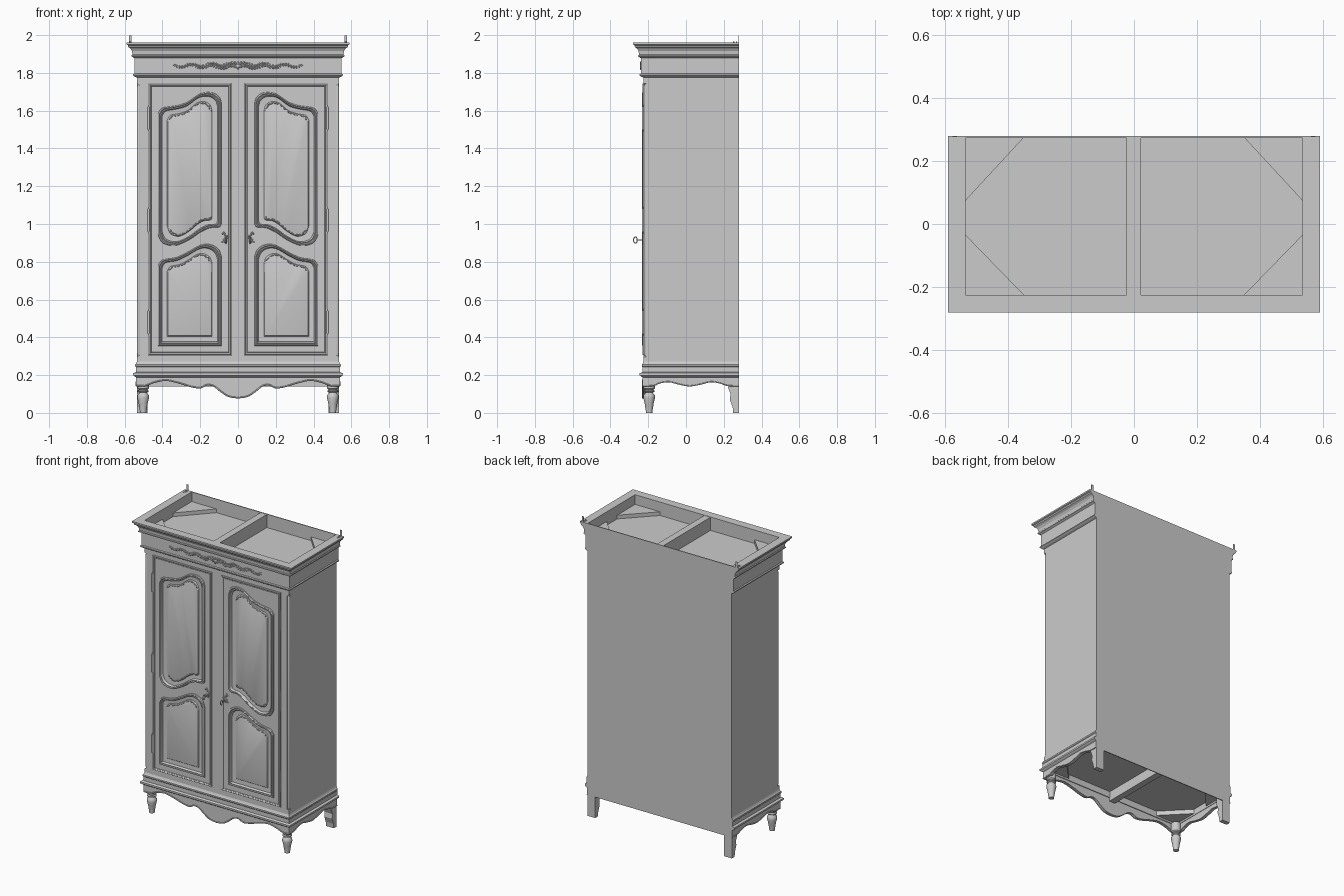
import bpy, bmesh, math
from mathutils import Vector, Matrix

if "Cube" in bpy.data.objects:
    bpy.data.objects.remove(bpy.data.objects["Cube"])

W, F, B = 0.535, -0.225, 0.28      # half width, front plane, back plane


def finish(name, bm, smooth=None):
    bmesh.ops.recalc_face_normals(bm, faces=bm.faces[:])
    me = bpy.data.meshes.new(name)
    bm.to_mesh(me)
    bm.free()
    ob = bpy.data.objects.new(name, me)
    bpy.context.collection.objects.link(ob)
    if smooth:
        bpy.ops.object.select_all(action='DESELECT')
        ob.select_set(True)
        bpy.context.view_layer.objects.active = ob
        bpy.ops.object.shade_smooth_by_angle(angle=math.radians(smooth))
    return ob


def spline(pts, n=5):
    """Catmull-Rom through the given points."""
    p = [Vector(q) for q in [pts[0]] + list(pts) + [pts[-1]]]
    out = []
    for i in range(1, len(p) - 2):
        a, b, c, d = p[i - 1:i + 3]
        for k in range(n):
            t = k / n
            out.append(0.5 * (2 * b + (c - a) * t + (2 * a - 5 * b + 4 * c - d) * t**2
                              + (3 * b - a - 3 * c + d) * t**3))
    return [tuple(q) for q in out + [p[-1]]]


def box(name, x0, x1, y0, y1, z0, z1):
    bm = bmesh.new()
    bmesh.ops.create_cube(bm, size=1, matrix=Matrix.Translation(((x0 + x1) / 2, (y0 + y1) / 2, (z0 + z1) / 2))
                          @ Matrix.Diagonal((x1 - x0, y1 - y0, z1 - z0, 1)))
    return finish(name, bm)


def rings(name, loops, cap_start=False, cap_end=False, smooth=None):
    """Skin closed loops of equal length one after another."""
    bm = bmesh.new()
    vs = [[bm.verts.new(p) for p in lp] for lp in loops]
    n = len(vs[0])
    for a, b in zip(vs, vs[1:]):
        for i in range(n):
            bm.faces.new((a[i], a[(i + 1) % n], b[(i + 1) % n], b[i]))
    if cap_start:
        bm.faces.new(vs[0])
    if cap_end:
        bm.faces.new(vs[-1])
    return finish(name, bm, smooth)


def plate(name, loops, place, t0, t1):
    """Flat board from an outline and optional holes; place maps (u, v, t) to space."""
    bm = bmesh.new()
    edges = []
    for lp in loops:
        v = [bm.verts.new(place(u, w, t0)) for u, w in lp]
        edges += [bm.edges.new((v[i], v[(i + 1) % len(v)])) for i in range(len(v))]
    bmesh.ops.triangle_fill(bm, edges=edges, use_beauty=True)
    res = bmesh.ops.extrude_face_region(bm, geom=bm.faces[:])
    move = Vector(place(0, 0, t1)) - Vector(place(0, 0, t0))
    bmesh.ops.translate(bm, vec=move, verts=[g for g in res['geom'] if isinstance(g, bmesh.types.BMVert)])
    return finish(name, bm)


def tube(name, pts, r):
    cu = bpy.data.curves.new(name, 'CURVE')
    cu.dimensions, cu.bevel_depth, cu.bevel_resolution = '3D', r, 2
    sp = cu.splines.new('POLY')
    sp.points.add(len(pts) - 1)
    for p, q in zip(sp.points, pts):
        p.co = (*q, 1)
    ob = bpy.data.objects.new(name, cu)
    bpy.context.collection.objects.link(ob)


def rect(x0, x1, z0, z1):
    return [(x0, z0), (x1, z0), (x1, z1), (x0, z1)]


def inset(lp, d):
    us, vs = [p[0] for p in lp], [p[1] for p in lp]
    cu, cv = (min(us) + max(us)) / 2, (min(vs) + max(vs)) / 2
    su, sv = 1 - 2 * d / (max(us) - min(us)), 1 - 2 * d / (max(vs) - min(vs))
    return [(cu + (u - cu) * su, cv + (v - cv) * sv) for u, v in lp]


def relief(name, lp, profile, cap=False, smooth=None):
    rings(name, [[(u, y, v) for u, v in inset(lp, d)] for d, y in profile], cap_end=cap, smooth=smooth)


def level(x, yf, yb, z):
    return [(-x, yf, z), (x, yf, z), (x, yb, z), (-x, yb, z)]


def tier(d, z):
    return level(W + d, F - d, B, z)


def carving(name, leaves, y):
    """Flattened leaf blobs: x, z, length, width, angle."""
    bm = bmesh.new()
    for x, z, l, w, a in leaves:
        bmesh.ops.create_uvsphere(bm, u_segments=8, v_segments=5, radius=1,
                                  matrix=Matrix.Translation((x, y, z)) @ Matrix.Rotation(-a, 4, 'Y')
                                  @ Matrix.Diagonal((l, 0.005, w, 1)))
    finish(name, bm, 60)


front = lambda u, v, t: (u, t, v)
side = lambda u, v, t: (t, u, v)
flat = lambda u, v, t: (u, v, t)

# Carcass and full-height back
box("carcass", -W, W, -0.212, B - 0.005, 0.23, 1.87)
box("back_panel", -W, W, B - 0.006, B, 0.14, 1.96)

# Face frame with two door openings and stopped corners
half = [(W, 0.26), (W, 0.295), (0.522, 0.305), (0.522, 1.735), (W, 1.745), (W, 1.785)]
outline = half + [(-x, z) for x, z in reversed(half)]
holes = [rect(0.035, 0.475, 0.305, 1.745), rect(-0.475, -0.035, 0.305, 1.745)]
plate("face_frame", [outline] + holes, front, F, -0.21)

# Cornice and frieze, hollow on top
crown = [(0, 1.775), (.012, 1.78), (.02, 1.786), (.02, 1.793), (.014, 1.797), (.014, 1.878),
         (.02, 1.882), (.028, 1.886), (.028, 1.893), (.024, 1.897), (.026, 1.915), (.034, 1.929),
         (.046, 1.937), (.048, 1.946), (.056, 1.95), (.056, 1.96)]
rings("cornice", [tier(*p) for p in crown] + [level(W, F, 0.274, 1.96), level(W, F, 0.274, 1.87)], cap_end=True)
box("top_divider", -0.024, 0.022, F, 0.275, 1.87, 1.958)

# Base mouldings, hollow below
base = [(0, .272), (.004, .262), (.009, .256), (.009, .247), (.006, .243), (.006, .216),
        (.02, .21), (.02, .199), (.012, .193), (.004, .188)]
rings("base_moulding", [tier(*p) for p in base] + [level(.515, -.205, .27, .188), level(.515, -.205, .27, .23)],
      cap_end=True)
box("bottom_divider", -0.022, 0.022, -0.21, 0.275, 0.165, 0.23)

# Corner braces above and below
for s in (1, -1):
    for yc, dy in ((0.275, -0.2), (-0.225, 0.19)):
        tri = [(s * W, yc), (s * 0.35, yc), (s * W, yc + dy)]
        plate("top_corner_brace", [tri], flat, 1.865, 1.895)
        plate("bottom_corner_brace", [[(x * .97, y * .97) for x, y in tri]], flat, 0.20, 0.232)

# Scalloped front apron with bead
wave = [(.54, .14), (.49, .142), (.44, .16), (.38, .17), (.31, .155), (.25, .137), (.2, .13),
        (.165, .145), (.13, .14), (.09, .11), (.05, .085), (0, .077)]
curve = spline(wave)
curve = curve + [(-x, z) for x, z in reversed(curve[:-1])]
plate("front_apron", [[(-.54, .195), (.54, .195)] + curve], front, -.229, -.21)
tube("front_apron_bead", [(x, -.229, z + .003) for x, z in curve], .004)

# Side aprons
swave = spline([(-.229, .14), (-.17, .142), (-.14, .155), (-.09, .162), (-.04, .15), (.02, .14),
                (.08, .15), (.13, .162), (.18, .155), (.22, .142), (.28, .14)])
for s in (1, -1):
    plate("side_apron", [[(.28, .195), (-.229, .195)] + swave[:]], side, s * .539, s * .518)
    tube("side_apron_bead", [(s * .539, y, z + .003) for y, z in swave], .003)

# Turned front legs and shaped back legs
turn = [(.017, 0), (.018, .012), (.024, .05), (.031, .08), (.030, .093), (.022, .103), (.02, .107),
        (.029, .112), (.029, .118), (.022, .123), (.030, .13), (.030, .19)]
foot = [(.28, .19), (.28, 0), (.25, 0), (.247, .03), (.232, .07), (.236, .10), (.222, .135), (.222, .19)]
for s in (1, -1):
    rings("front_leg", [[(s * .502 + r * math.cos(k * math.pi / 12), -.195 + r * math.sin(k * math.pi / 12), z)
                         for k in range(24)] for r, z in turn], True, True, 40)
    plate("back_leg", [foot], side, s * .478, s * .536)
    # Slim corner columns
    rings("corner_column", [[(s * .526 + r * math.cos(k * math.pi / 6), -.215 + r * math.sin(k * math.pi / 6), z)
                             for k in range(12)] for r, z in ((.004, .3), (.0085, .315), (.0085, 1.725), (.004, 1.74))],
          True, True, 40)

# Door panel outlines, for the door on +x
up_top = spline([(.087, 1.64), (.1, 1.675), (.14, 1.697), (.2, 1.69), (.27, 1.645), (.33, 1.627), (.4, 1.615), (.425, 1.585)])
up_bot = spline([(.425, .945), (.4, .9), (.335, .885), (.26, .915), (.2, .955), (.15, .978), (.1, .983), (.087, 1.0)])
low_top = spline([(.087, .83), (.105, .87), (.15, .893), (.2, .888), (.27, .85), (.33, .823), (.4, .81), (.425, .78)])
upper, lower = up_top + up_bot, low_top + [(.425, .355), (.087, .355)]
panel_profile = [(0, -.224), (.002, -.231), (.007, -.234), (.011, -.230), (.013, -.230), (.016, -.233), (.020, -.228),
                 (.022, -.219), (.05, -.217), (.054, -.222), (.057, -.223)]
bead_profile = [(0, -.212), (0, -.229), (.003, -.231), (.007, -.230), (.010, -.227), (.012, -.229), (.015, -.224)]

for s in (1, -1):
    flip = lambda lp: [(s * x, z) for x, z in lp]
    edge = flip(rect(.037, .473, .307, 1.743))
    plate("door_frame", [edge, flip(inset(upper, .001)), flip(inset(lower, .001))], front, F, -.212)
    relief("door_edge_bead", edge, bead_profile)
    for label, lp in (("upper", upper), ("lower", lower)):
        relief(label + "_door_panel", flip(lp), panel_profile, True, 30)

    # Leaf sprays along the shaped edges of each panel
    sprays = []
    for full, start, count in ((upper, 0, len(up_top)), (upper, len(up_top), len(up_bot)), (lower, 0, len(low_top))):
        line = inset(full, .058)[start:start + count]
        for i in range(4, count - 3, 2):
            dx, dz = line[i + 1][0] - line[i - 1][0], line[i + 1][1] - line[i - 1][1]
            a = math.atan2(dz, s * dx) + (.5 if i % 4 else -.5)
            sprays.append((s * line[i][0], line[i][1], .008, .0032, a))
    carving("panel_leaf_spray", sprays, -.223)

    # Carved spray beside the key
    carving("lock_rail_leaves", [(s * (.066 + .012 * math.cos(k)), .935 + .008 * k - .03, .011, .004, s * k * .9)
                                 for k in range(7)], -.226)

    # Key with round bow, and escutcheon
    kx = s * .065
    bm = bmesh.new()
    bmesh.ops.create_uvsphere(bm, u_segments=12, v_segments=6, radius=1,
                              matrix=Matrix.Translation((kx, F, .915)) @ Matrix.Diagonal((.007, .004, .022, 1)))
    finish("escutcheon", bm, 60)
    tube("key_shaft", [(kx, F, .915), (kx, -.258, .915)], .003)
    tube("key_bow", [(kx, -.268 + .010 * math.cos(t * math.pi / 10), .915 + .016 * math.sin(t * math.pi / 10))
                     for t in range(21)], .0028)

    # Barrel hinges
    for z in (1.56, 1.02, .48):
        tube("hinge_barrel", [(s * .474, -.228, z - .06), (s * .474, -.228, z + .06)], .0055)
        tube("hinge_pin", [(s * .474, -.228, z - .07), (s * .474, -.228, z + .07)], .003)

    # Wall fixing brackets on the top
    plate("wall_bracket", [rect(s * .57 - .007, s * .57 + .007, 1.955, 1.998)], front, .277, .28)
    box("bracket_foot", s * .57 - .007, s * .57 + .007, .24, .28, 1.959, 1.962)
    for y in (.253, .267):
        tube("bracket_screw", [(s * .57, y, 1.96), (s * .57, y, 1.965)], .0035)

# Carved foliage on the frieze
leaves = [(0, 1.837, .014, .012, 0), (0, 1.851, .006, .009, 0), (0, 1.824, .005, .008, 0)]
stem = []
for i in range(1, 25):
    x = .014 * i
    z = 1.838 + .007 * math.sin(i * .8)
    size = 1.15 - .025 * i
    for s in (1, -1):
        for b in (1, -1):
            leaves.append((s * x, z + b * .007 * size, .011 * size, .0042 * size, s * b * (.7 + .4 * math.sin(i * 1.7))))
carving("frieze_foliage", leaves, -.239)
tube("frieze_stem", [(.0035 * k, -.2395, 1.838 + .007 * math.sin(abs(k) * .2)) for k in range(-98, 99)], .0025)
